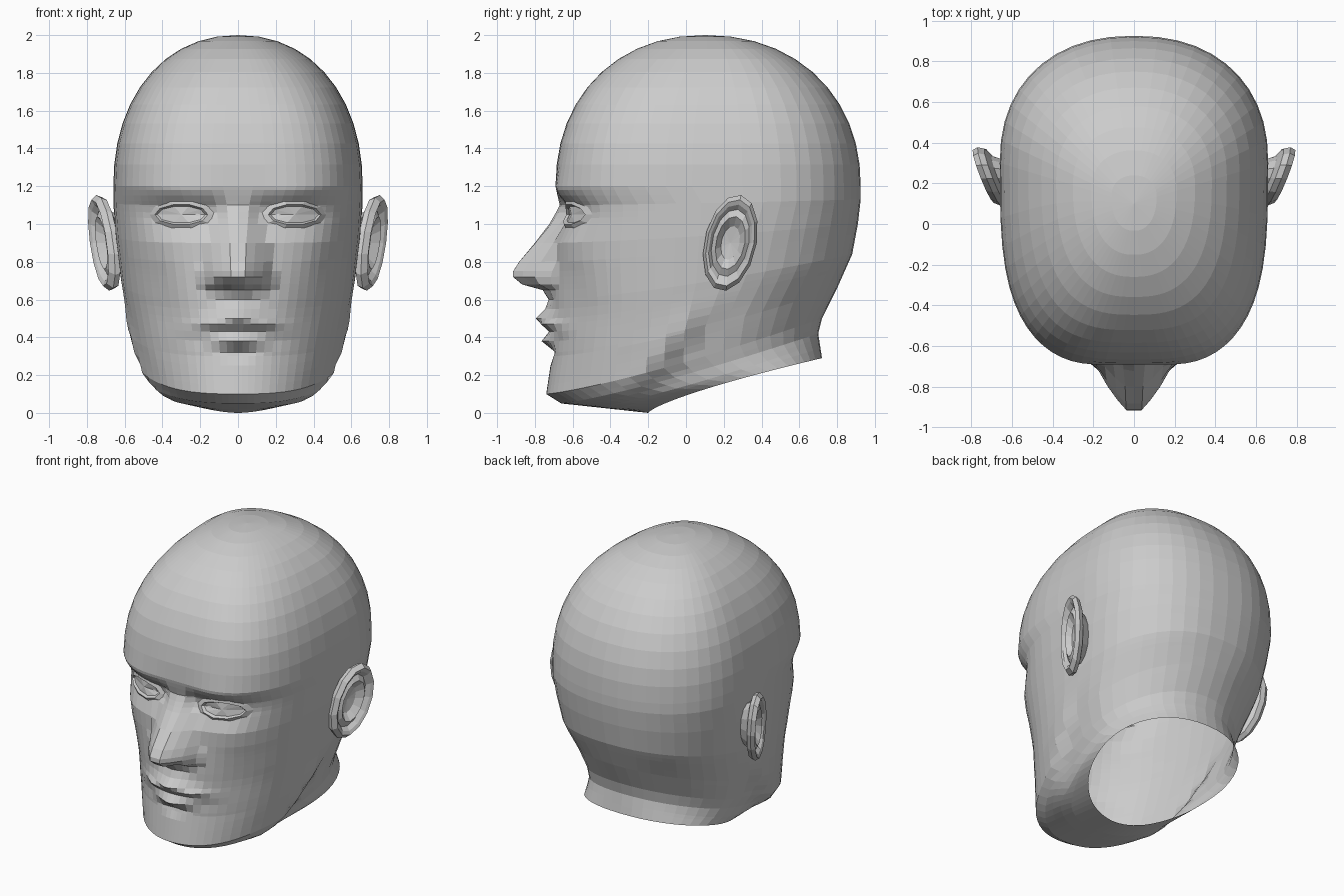
import bpy
from math import sin, cos, pi, exp
from mathutils import Vector
from mathutils.bvhtree import BVHTree

cube = bpy.data.objects.get("Cube")
if cube:
    bpy.data.objects.remove(cube, do_unlink=True)

clay = bpy.data.materials.new("light grey clay")
clay.use_nodes = True
GREY = (0.6, 0.6, 0.6, 1)
clay.diffuse_color = GREY
clay.node_tree.nodes["Principled BSDF"].inputs["Base Color"].default_value = GREY


def clamp(value):
    return max(0.0, min(1.0, value))


def interp(value, rows):
    """Linear interpolation of the remaining columns over the first column."""
    if value <= rows[0][0]:
        return rows[0][1:]
    for low, high in zip(rows, rows[1:]):
        if value <= high[0]:
            f = (value - low[0]) / (high[0] - low[0])
            return [a + (b - a) * f for a, b in zip(low[1:], high[1:])]
    return rows[-1][1:]


def loft(name, rings, closed, tip):
    """Skin a list of equal rings, close the last one on a tip, mirror over x."""
    count = len(rings[0])
    verts = [Vector(point) for ring in rings for point in ring] + [Vector(tip)]
    faces = []
    for j in range(count if closed else count - 1):
        k = (j + 1) % count
        for i in range(len(rings) - 1):
            a, b = i * count, (i + 1) * count
            faces.append((a + j, a + k, b + k, b + j))
        last = (len(rings) - 1) * count
        faces.append((last + j, last + k, len(verts) - 1))
    mesh = bpy.data.meshes.new(name)
    mesh.from_pydata(verts, [], faces)
    mesh.materials.append(clay)
    obj = bpy.data.objects.new(name, mesh)
    bpy.context.collection.objects.link(obj)
    mirror = obj.modifiers.new("mirror", 'MIRROR')
    mirror.use_axis = (True, False, False)
    mirror.merge_threshold = 0.0005
    return BVHTree.FromPolygons(verts, faces)


# Neck and face sections: front z, front y, back z, back y, half width, squareness, widest y
SECTIONS = [
    (0, -0.2, 0.29, 0.72, 0.475, 2.2, 0.3),
    (0.05, -0.66, 0.42, 0.7, 0.5, 2.1, 0.15),
    (0.1, -0.74, 0.5, 0.72, 0.525, 2.1, 0.1),
    (0.3, -0.71, 0.66, 0.8, 0.57, 2.1, 0.1),
    (0.6, -0.71, 0.84, 0.88, 0.62, 2.3, 0.2),
    (0.9, -0.7, 1, 0.91, 0.65, 2.5, 0.25),
    (1.1, -0.67, 1.13, 0.925, 0.66, 2.8, 0.3),
    (1.2, -0.69, 1.2, 0.925, 0.66, 3.2, 0.3),
]
# Nose: z, height, half width
NOSE = [(0.6, 0, 0.12), (0.65, 0.05, 0.17), (0.68, 0.16, 0.19), (0.72, 0.21, 0.19),
        (0.75, 0.21, 0.19), (0.8, 0.18, 0.18), (0.9, 0.1, 0.15), (1, 0.04, 0.12),
        (1.1, 0, 0.1)]
# Mouth: z, height
MOUTH = [(0.25, 0), (0.32, -0.02), (0.38, 0.055), (0.43, 0.015), (0.5, 0.085),
         (0.55, 0.035), (0.65, 0)]
MOUTH_Z = 0.43
# Soft dents (+) and bulges (-): x, z, x radius, z radius, depth
DENTS = [(0.31, 1.05, 0.18, 0.07, 0.05),    # eye socket
         (0.14, 1.06, 0.06, 0.07, 0.04),    # inner eye corner
         (0.32, 1.18, 0.18, 0.04, -0.015),  # brow
         (0.42, 0.87, 0.12, 0.1, -0.02),    # cheekbone
         (0.4, 0.55, 0.12, 0.15, 0.02),     # cheek hollow
         (0.08, 0.67, 0.03, 0.02, 0.04)]    # nostril
BROW_Z, CROWN_Z, CROWN_Y = 1.2, 2, 0.1


def section(level):
    """Face sections up to the brow, a rounded dome above it."""
    yf, zb, yb, w, n, ym = interp(level, SECTIONS)
    if level > BROW_Z:
        rise = (level - BROW_Z) / (CROWN_Z - BROW_Z)
        reach = (1 - rise ** 2.15) ** (1 / 2.15)
        yf, yb, ym = (CROWN_Y + (y - CROWN_Y) * reach for y in (yf, yb, ym))
        w, zb, n = w * reach, level, n - rise ** 3
    return yf, zb, yb, w, n, ym


def face_offset(x, z):
    height, width = interp(z, NOSE)
    offset = -height * clamp((width - x) / (width - 0.04)) ** 0.8
    # Lips thin out towards the corners of the mouth
    lip_z = MOUTH_Z + (z - MOUTH_Z) / max(0.35, 1 - x / 0.36)
    offset -= interp(lip_z, MOUTH)[0] * clamp(1.1 - x / 0.29)
    for cx, cz, rx, rz, depth in DENTS:
        offset += depth * exp(-((x - cx) / rx) ** 2 - ((z - cz) / rz) ** 2)
    return offset


def head_ring(level):
    """Half section from the face round to the back of the skull."""
    front, back = 17, 11
    yf, zb, yb, w, n, ym = section(level)
    tilt = interp(level, [(0, 0.75), (0.03, 1.2), (0.3, 1.4)])[0]
    ring = []
    for k in range(front + back + 1):
        if k <= front:
            t, power, end = (k / front) ** 1.35 * pi / 2, 2 / n, yf
        else:
            t, power, end = (front + back - k) / back * pi / 2, 2 / min(n, 2.25), yb
        x = w * max(sin(t), 0) ** power
        y = ym + (end - ym) * clamp(cos(t)) ** power
        z = level + (zb - level) * clamp((y - yf) / (yb - yf)) ** tilt
        # Jaw edge stands out, throat steps in below it
        below = 0.76 * (y + 0.3) - 0.65 * (z - 0.1)
        fade = clamp(1 - (y + 0.1) / 0.4) * clamp((0.7 - z) / 0.2)
        x *= 1 + fade * (0.03 * exp(-(below / 0.08) ** 2) - 0.08 * clamp(below / 0.08))
        if k < front:
            y += face_offset(x, z)
        ring.append((x, y, z))
    return ring


# Levels follow the feature rows, with extra ones at the jaw, eyes and dome
levels = {row[0] for rows in (SECTIONS, NOSE, MOUTH) for row in rows}
levels |= {0.02, 0.03, 0.04, 0.07, 0.15, 0.2, 0.47}
levels |= {1 + 0.03 * k for k in range(1, 7)}
levels |= {BROW_Z + (CROWN_Z - BROW_Z) * sin(k / 11 * pi / 2) for k in range(1, 11)}
surface = loft("head", [head_ring(level) for level in sorted(levels)], False,
               (0, CROWN_Y, CROWN_Z))


def circle(sides):
    angles = [2 * pi * k / sides for k in range(sides)]
    return [(cos(t), sin(t)) for t in angles]


# Eyes: lid rims and eyeballs seated on the socket surface
def on_face(x, z, offset):
    hit = surface.ray_cast(Vector((x, -2, z)), Vector((0, 1, 0)))[0]
    return (x, hit.y + offset, z)


EYE_X, EYE_Z = 0.3, 1.05
LIDS = [(0.18, 0.08, 0.006), (0.14, 0.055, -0.02), (0.127, 0.045, -0.005)]
loft("eyes", [[on_face(EYE_X + a * c, EYE_Z + b * s, offset) for c, s in circle(10)]
              for a, b, offset in LIDS], True, on_face(EYE_X, EYE_Z, -0.02))

# Ears: one leaning oval carried from the root over the rim into the hollow
EAR_Y, EAR_Z = 0.235, 0.9


def ear_point(c, s, scale, lift):
    y, z = (0.14 * c + 0.04 * s) * scale, 0.255 * s * scale
    return (0.73 + 0.35 * y + 0.08 * z + lift, EAR_Y + y, EAR_Z + z)


STEPS = [(0.55, -0.13), (0.7, -0.07), (0.95, -0.05), (1, -0.02), (0.9, 0.01),
         (0.8, 0), (0.7, -0.025), (0.55, -0.005), (0.35, -0.045)]
loft("ears", [[ear_point(c, s, scale, lift) for c, s in circle(13)] for scale, lift in STEPS],
     True, ear_point(0, 0, 0, -0.055))
